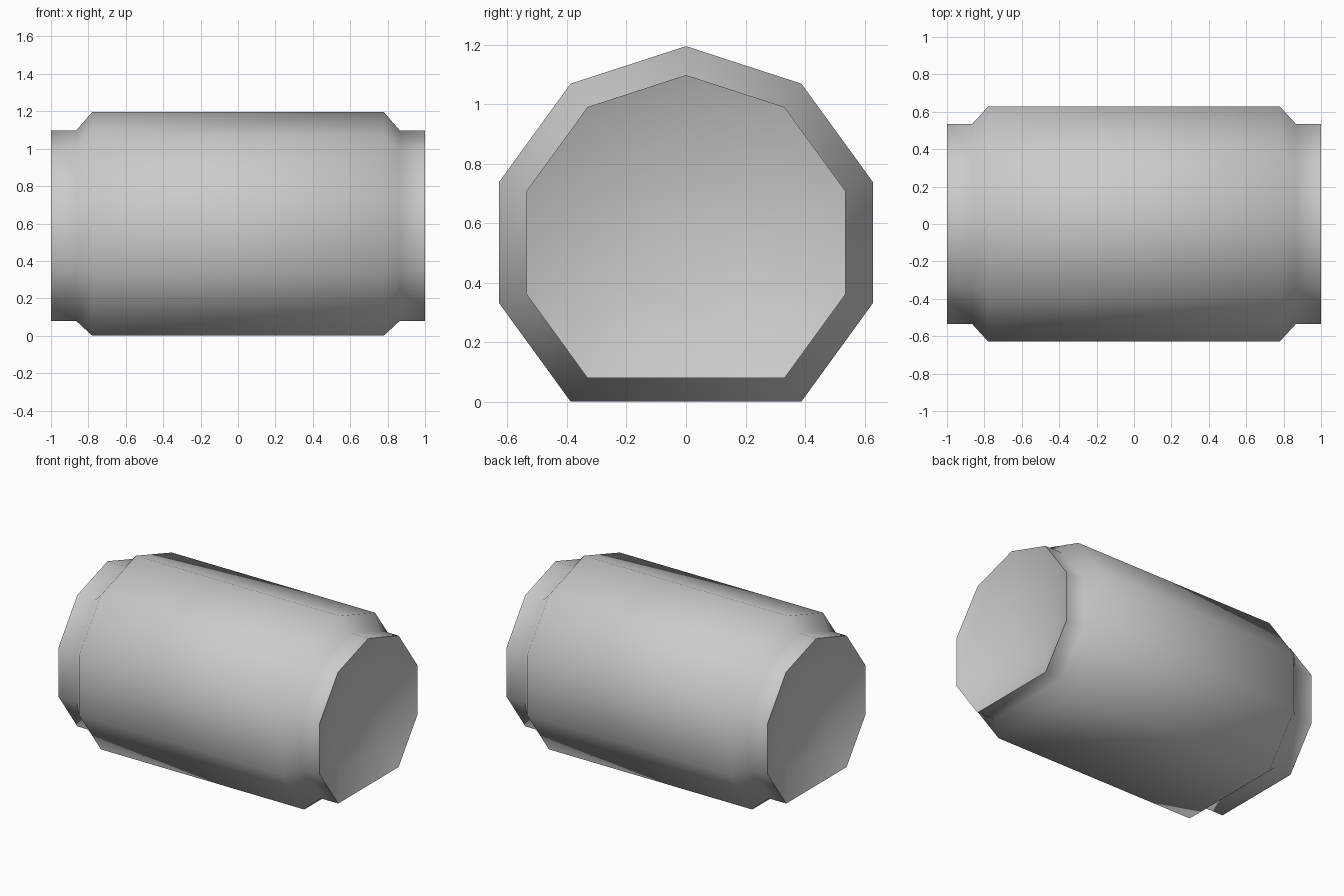
import bpy, bmesh, math

if "Cube" in bpy.data.objects:
    bpy.data.objects.remove(bpy.data.objects["Cube"])

# Decagon cross-section with its bottom corner cut off, giving a flat base
ANGLES = [math.radians(36 * i) for i in range(10) if i != 5]
CENTRE_Z = 0.535

# (x, radius) from left recess across the body to right recess
half = [(0.78, 0.66), (0.865, 0.563), (1.0, 0.563), (0.91, 0.34)]
profile = [(-x, r) for x, r in reversed(half)] + half

bm = bmesh.new()
rings = [[bm.verts.new((x, r * math.sin(a), CENTRE_Z + r * math.cos(a)))
          for a in ANGLES] for x, r in profile]

# Can wall, shoulders, rims and recess walls
n = len(ANGLES)
for a, b in zip(rings, rings[1:]):
    for i in range(n):
        j = (i + 1) % n
        bm.faces.new((a[i], a[j], b[j], b[i]))

# Recessed end floors
bm.faces.new(rings[0])
bm.faces.new(rings[-1])
bmesh.ops.recalc_face_normals(bm, faces=bm.faces)

mesh = bpy.data.meshes.new("can_body")
bm.to_mesh(mesh)
bm.free()
can = bpy.data.objects.new("can_body", mesh)
bpy.context.collection.objects.link(can)

# Smooth body with crisp rims
bpy.context.view_layer.objects.active = can
can.select_set(True)
bpy.ops.object.shade_smooth_by_angle(angle=math.radians(60))
